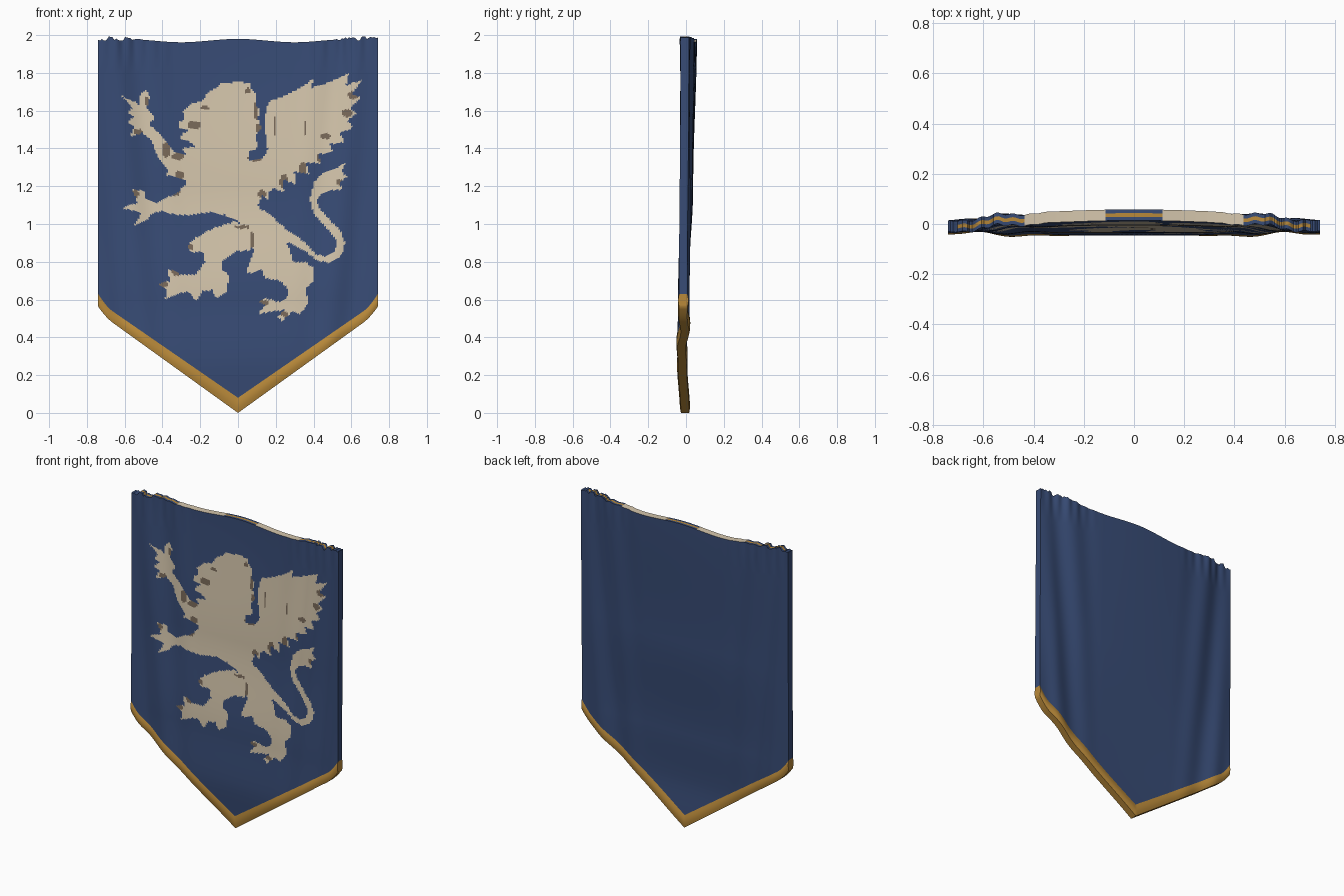
import bpy, bmesh, math, random

random.seed(4)
HALF_W = 0.74
COLS, TRIM_ROWS, CLOTH_ROWS, LAYERS = 156, 8, 176, 3
ROWS = TRIM_ROWS + CLOTH_ROWS
CLOTH, EMBLEM, GOLD, SHADE = range(4)


def make_material(name, rgb):
    m = bpy.data.materials.new(name)
    lin = [(c / 255 / 12.92) if c < 10 else ((c / 255 + 0.055) / 1.055) ** 2.4 for c in rgb]
    m.diffuse_color = (*lin, 1)
    return m


MATERIALS = [make_material("navy cloth", (56, 76, 118)),
             make_material("cream emblem", (214, 199, 173)),
             make_material("gold trim", (186, 138, 58)),
             make_material("taupe emblem marks", (122, 106, 90))]

# Emblem outlines, on a drafting grid of 189 squares per unit, origin top left
TORSO = [(190, 104), (203, 100), (208, 92), (216, 88), (220, 83), (240, 82), (250, 83), (252, 90),
         (257, 94), (255, 103), (260, 110), (258, 119), (261, 128), (256, 136), (258, 148),
         (249, 152), (248, 160), (262, 158), (270, 150), (290, 160), (275, 188), (262, 196),
         (258, 206), (278, 226), (290, 240), (284, 248), (262, 240), (250, 236), (240, 222),
         (225, 215), (210, 212), (190, 215), (176, 214), (178, 192), (186, 184), (183, 168),
         (187, 156), (182, 148), (196, 147), (190, 142), (181, 139), (182, 134), (190, 130),
         (178, 128), (179, 122), (184, 119), (183, 111)]
WING = [(256, 190), (254, 160), (262, 158), (268, 150), (265, 130), (266, 108), (270, 101),
        (286, 95), (300, 88), (314, 78), (311, 88), (330, 82), (349, 73), (346, 85), (362, 80),
        (352, 94), (361, 97), (350, 109), (357, 113), (347, 121), (354, 127), (340, 133),
        (345, 142), (330, 144), (333, 152), (318, 154), (322, 164), (306, 162), (309, 174),
        (294, 171), (296, 184), (282, 179), (284, 192), (270, 187), (268, 199)]
RAISED_ARM = [(188, 180), (178, 178), (166, 175), (168, 170), (158, 158), (151, 140), (142, 133),
              (130, 137), (134, 126), (128, 122), (134, 116), (127, 112), (133, 108), (122, 96),
              (134, 101), (140, 106), (140, 96), (145, 89), (150, 96), (147, 108), (155, 117),
              (149, 124), (163, 137), (175, 152), (190, 156)]
LOWER_ARM = [(190, 186), (180, 192), (168, 197), (157, 203), (145, 198), (145, 191), (131, 189),
             (136, 198), (137, 203), (122, 208), (134, 211), (141, 214), (134, 226), (146, 221),
             (152, 213), (162, 211), (176, 215), (192, 215)]
FRONT_LEG = [(187, 246), (195, 238), (214, 228), (236, 221), (248, 230), (254, 242), (250, 250),
             (234, 252), (222, 262), (222, 270), (229, 275), (227, 292), (215, 298), (212, 290),
             (203, 291), (196, 301), (189, 292), (180, 293), (165, 299), (167, 290), (157, 284),
             (170, 281), (167, 270), (174, 270), (180, 275), (196, 274), (205, 262), (203, 252),
             (190, 252)]
HIND_LEG = [(250, 232), (284, 240), (290, 250), (293, 262), (306, 262), (313, 268), (314, 281),
            (306, 288), (308, 304), (300, 314), (292, 312), (282, 321), (278, 317), (284, 310),
            (270, 312), (258, 314), (266, 305), (258, 302), (266, 298), (278, 302), (287, 298),
            (288, 290), (281, 281), (265, 278), (262, 270), (246, 274), (248, 266), (254, 252)]
TAIL = [(262, 208), (285, 228), (301, 239), (316, 254), (325, 257), (335, 251), (337, 241),
        (325, 226), (313, 213), (310, 198), (314, 182), (324, 172), (333, 170), (346, 162),
        (342, 171), (347, 177), (339, 182), (343, 190), (330, 190), (321, 194), (317, 200),
        (319, 208), (329, 219), (341, 231), (345, 243), (342, 255), (330, 263), (318, 261),
        (303, 250), (288, 242), (270, 240)]
SHAPES = [(s, min(p[0] for p in s), max(p[0] for p in s), min(p[1] for p in s), max(p[1] for p in s))
          for s in (TORSO, WING, RAISED_ARM, LOWER_ARM, FRONT_LEG, HIND_LEG, TAIL)]

# Darker marks on the emblem: centre and radii
MARKS = [(256, 111, 2, 9), (259, 128, 3, 5), (248, 91, 3, 3), (205, 108, 4, 2), (194, 125, 7, 4),
         (178, 156, 6, 4), (180, 175, 5, 4), (166, 150, 4, 8), (175, 192, 5, 4), (135, 194, 4, 4),
         (147, 101, 3, 4), (138, 132, 5, 3), (254, 158, 8, 3), (284, 182, 4, 8), (262, 194, 4, 4),
         (303, 168, 4, 6), (320, 158, 4, 4), (353, 95, 5, 4), (347, 113, 5, 4), (326, 136, 5, 3),
         (274, 126, 1, 15), (305, 128, 1, 8), (252, 240, 2, 9), (242, 227, 7, 2), (190, 247, 4, 3),
         (163, 284, 6, 3), (264, 303, 5, 3), (284, 314, 4, 3), (176, 272, 4, 4), (340, 182, 4, 3)]


def inside(px, py, poly):
    hit = False
    for (x1, y1), (x2, y2) in zip(poly, poly[1:] + poly[:1]):
        if (y1 > py) != (y2 > py) and px < (x2 - x1) * (py - y1) / (y2 - y1) + x1:
            hit = not hit
    return hit


def emblem_colour(x, z):
    px, py = 238 + 189 * x, 413 - 189 * z
    for poly, x0, x1, y0, y1 in SHAPES:
        if x0 <= px <= x1 and y0 <= py <= y1 and inside(px, py, poly):
            marked = any(((px - a) / r) ** 2 + ((py - b) / s) ** 2 < 1 for a, b, r, s in MARKS)
            return SHADE if marked else EMBLEM
    return CLOTH


def curve(t, pts):
    for (t0, v0), (t1, v1) in zip(pts, pts[1:]):
        if t <= t1:
            u = max(0, (t - t0) / (t1 - t0))
            return v0 + (v1 - v0) * u * u * (3 - 2 * u)
    return pts[-1][1]


# Frayed top corners
fray = [random.uniform(-0.013, 0.014) for _ in range(COLS + 1)]


def top_edge(i, x):
    a = abs(x)
    z = curve(a, [(0, 1.98), (0.3, 1.962), (0.6, 1.98), (HALF_W, 1.982)])
    return min(2.0, z + fray[i] * min(1, max(0, (a - 0.5) / 0.12)))


def bottom_edge(x):
    a = abs(x)
    return 0.72 * a + (0.03 * ((a - 0.66) / 0.08) ** 2 if a > 0.66 else 0)


def middle_depth(x, z):
    """Sag of the cloth plus slanting folds that gather at the sides."""
    a = abs(x)
    centre = curve(z, [(0, -0.005), (0.3, -0.024), (0.6, -0.014), (1.2, 0.016), (2, 0.036)])
    y = -0.011 + (centre + 0.011) * (1 - (a / HALF_W) ** 2)
    gather = curve(a, [(0.25, 0), (0.6, 1), (HALF_W, 0.4)])
    y += 0.009 * gather * math.sin(26 * (a + 0.11 * (2 - z)) + (0.6 if x > 0 else 0))
    corner = gather * max(0, (z - 1.8) / 0.2)
    return y + 0.006 * corner * math.sin(95 * a)


def position(i, j, k):
    x = HALF_W * (2 * i / COLS - 1)
    low, high = bottom_edge(x), top_edge(i, x)
    seam = 0.08 + 0.69 * abs(x) + (0.04 * ((abs(x) - 0.66) / 0.08) ** 2 if abs(x) > 0.66 else 0)
    half = 0.022
    if j <= TRIM_ROWS:
        t = j / TRIM_ROWS
        z = low + (seam - low) * t
        half += 0.005 * math.sin(math.pi * t)
    else:
        z = seam + (high - seam) * (j - TRIM_ROWS) / CLOTH_ROWS
    return x, middle_depth(x, z) + half * (2 * k / LAYERS - 1), z


def build_panel(name, j0, j1, end_row, face_rule, wall_rule):
    bm = bmesh.new()
    cache = {}

    def vert(i, j, k):
        if (i, j, k) not in cache:
            cache[i, j, k] = bm.verts.new(position(i, j, k))
        return cache[i, j, k]

    # front and back sheets
    for k in (0, LAYERS):
        for i in range(COLS):
            for j in range(j0, j1):
                quad = [vert(i, j, k), vert(i + 1, j, k), vert(i + 1, j + 1, k), vert(i, j + 1, k)]
                f = bm.faces.new(quad if k == 0 else quad[::-1])
                c = f.calc_center_median()
                f.material_index = face_rule(c.x, c.z, k)
    # thickness along both sides and the open end
    edges = [((i, j), (i, j + 1)) for i in (0, COLS) for j in range(j0, j1)]
    edges += [((i, end_row), (i + 1, end_row)) for i in range(COLS)]
    for a, b in edges:
        for k in range(LAYERS):
            f = bm.faces.new([vert(*a, k), vert(*b, k), vert(*b, k + 1), vert(*a, k + 1)])
            f.material_index = wall_rule(f.calc_center_median().x, k, a[1] == b[1])
    bmesh.ops.recalc_face_normals(bm, faces=bm.faces[:])
    mesh = bpy.data.meshes.new(name)
    bm.to_mesh(mesh)
    bm.free()
    for m in MATERIALS:
        mesh.materials.append(m)
    ob = bpy.data.objects.new(name, mesh)
    bpy.context.collection.objects.link(ob)
    bpy.context.view_layer.objects.active = ob
    ob.select_set(True)
    bpy.ops.object.shade_smooth_by_angle(angle=math.radians(40))
    ob.select_set(False)


def hem_colour(x, k, is_end):
    """Top hem: cream bands either side, a gold stitch line elsewhere."""
    if not is_end:
        return CLOTH
    if 0.11 < abs(x) < 0.44:
        return EMBLEM
    return GOLD if k == 1 and abs(x) < 0.7 else CLOTH


# Cloth with the painted emblem on its front
build_panel("banner_cloth", TRIM_ROWS, ROWS, ROWS,
            lambda x, z, k: emblem_colour(x, z) if k == 0 else CLOTH, hem_colour)
# Padded trim along the pointed lower edge
build_panel("banner_trim", 0, TRIM_ROWS, 0, lambda x, z, k: GOLD, lambda x, k, e: GOLD)
